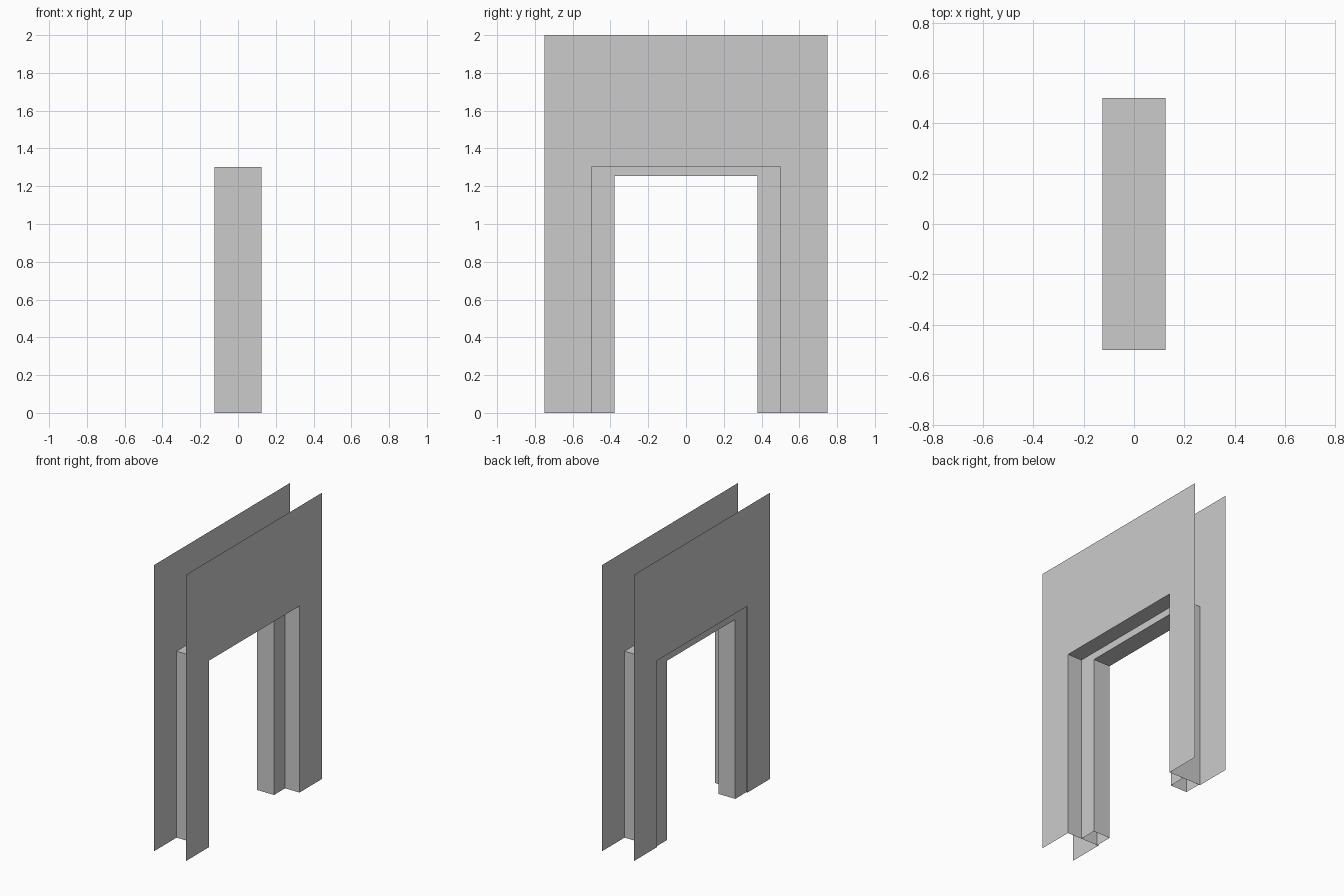
import bpy
import bmesh

if "Cube" in bpy.data.objects:
    bpy.data.objects.remove(bpy.data.objects["Cube"])


def portal(name, profile):
    """Sweep a profile of (x, half_width, height) around the doorway's U path."""
    bm = bmesh.new()
    rings = [[bm.verts.new((x, y, z)) for y, z in ((-w, 0), (-w, h), (w, h), (w, 0))]
             for x, w, h in profile]
    for a, b in zip(rings, rings[1:]):
        for i in range(3):
            bm.faces.new((a[i], a[i + 1], b[i + 1], b[i]))
    mesh = bpy.data.meshes.new(name)
    bm.to_mesh(mesh)
    bm.free()
    obj = bpy.data.objects.new(name, mesh)
    bpy.context.collection.objects.link(obj)
    return obj


T = 0.125                  # half wall thickness
WALL = (0.75, 2.0)         # half width and height of the wall
OPEN = (0.5, 1.303)        # rough opening
STOP = (0.378, 1.253)      # clear opening inside the frame

# Two open wall sheets joined by the opening's lining
portal("wall_front_sheet", [(-T, *WALL), (-T, *OPEN)])
portal("wall_back_sheet", [(T, *OPEN), (T, *WALL)])
portal("opening_lining", [(-T, *OPEN), (T, *OPEN)])

# Raised door frame, set slightly back from one wall face
portal("door_frame", [(-0.116, *OPEN), (-0.116, *STOP), (0.014, *STOP), (0.014, *OPEN)])
